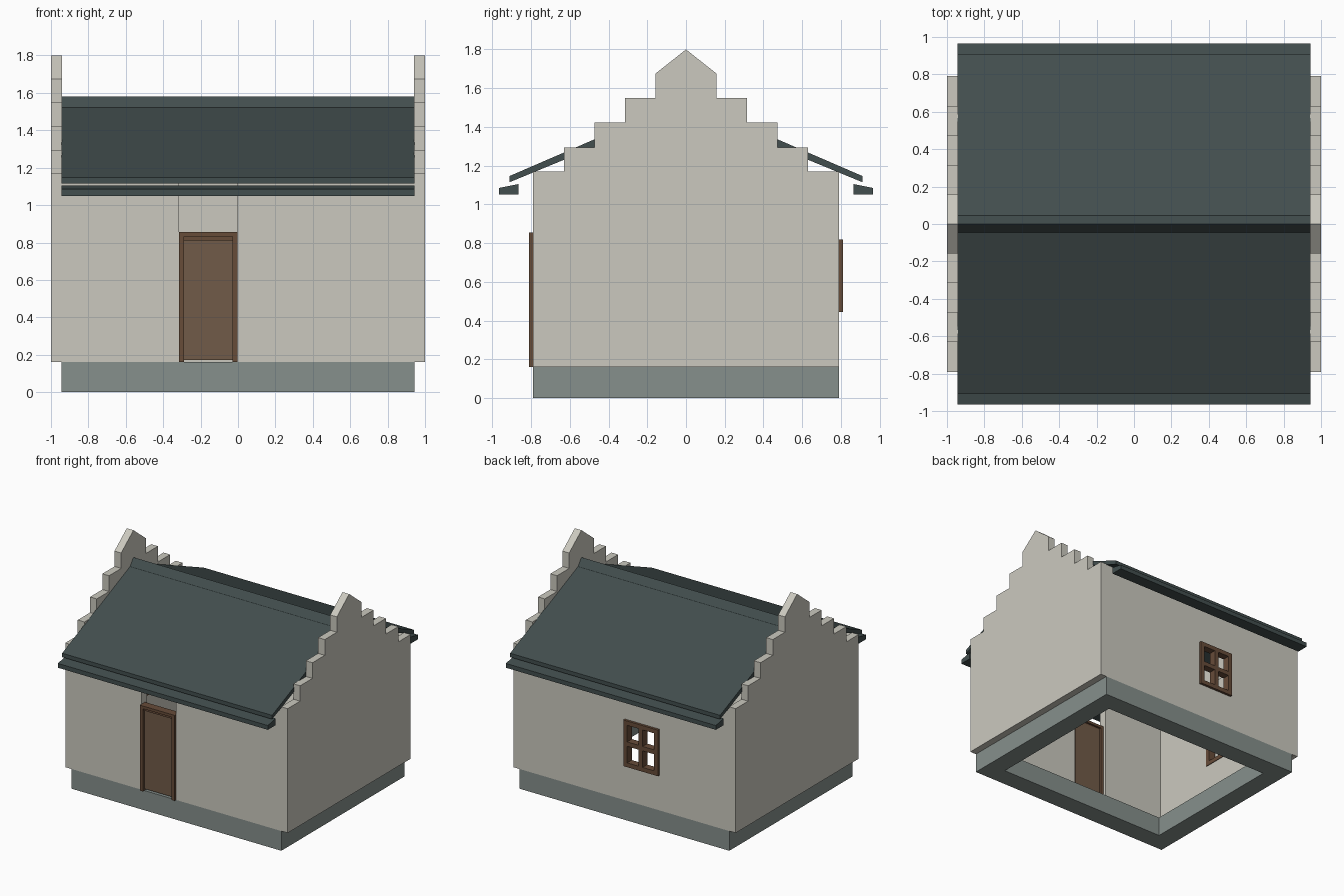
import bpy, bmesh

if "Cube" in bpy.data.objects:
    bpy.data.objects.remove(bpy.data.objects["Cube"])


def material(name, r, g, b):
    lin = [((c / 255 + 0.055) / 1.055) ** 2.4 for c in (r, g, b)]
    m = bpy.data.materials.new(name)
    m.diffuse_color = (*lin, 1)
    m.use_nodes = True
    m.node_tree.nodes["Principled BSDF"].inputs["Base Color"].default_value = m.diffuse_color
    return m


PLASTER = material("pale plaster", 203, 201, 191)
STONE = material("grey stone", 134, 144, 140)
SLATE = material("dark slate", 66, 78, 78)
WOOD = material("brown wood", 113, 91, 72)
FRAME = material("dark wood frame", 103, 76, 57)


def finish(name, bm, mat):
    bmesh.ops.recalc_face_normals(bm, faces=bm.faces)
    mesh = bpy.data.meshes.new(name)
    bm.to_mesh(mesh)
    bm.free()
    mesh.materials.append(mat)
    obj = bpy.data.objects.new(name, mesh)
    bpy.context.collection.objects.link(obj)
    return obj


def boxes(name, mat, spans):
    """One object from boxes given as ((x0, x1), (y0, y1), (z0, z1))."""
    bm = bmesh.new()
    for xs, ys, zs in spans:
        made = bmesh.ops.create_cube(bm, size=1)["verts"]
        for v in made:
            v.co = [s[0] if c < 0 else s[1] for c, s in zip(v.co, (xs, ys, zs))]
    return finish(name, bm, mat)


def prism(name, mat, profile, x0, x1):
    """Extrude a (y, z) profile along x."""
    bm = bmesh.new()
    face = bm.faces.new([bm.verts.new((x0, y, z)) for y, z in profile])
    new = bmesh.ops.extrude_face_region(bm, geom=[face])["geom"]
    verts = [g for g in new if isinstance(g, bmesh.types.BMVert)]
    bmesh.ops.translate(bm, verts=verts, vec=(x1 - x0, 0, 0))
    return finish(name, bm, mat)


HX, HY = 0.943, 0.79        # half size of the main body
BASE, TOP, T = 0.16, 1.165  , 0.07
D0, D1 = -0.315, -0.003     # door and window opening in x
W0, W1 = 0.445, 0.82        # window opening in z

# Stone plinth: an open ring
R = 0.16
boxes("plinth", STONE, [
    ((-HX, HX), (-HY, -HY + R), (0, BASE)),
    ((-HX, HX), (HY - R, HY), (0, BASE)),
    ((-HX, -HX + R), (-HY + R, HY - R), (0, BASE)),
    ((HX - R, HX), (-HY + R, HY - R), (0, BASE))])

# Front wall, split by the full height door opening
boxes("front_wall", PLASTER, [
    ((-HX, D0), (-HY, -HY + T), (BASE, TOP)),
    ((D1, HX), (-HY, -HY + T), (BASE, TOP))])


def opening(a, b, lo, hi):
    """Wall rectangles (u span, z span) around a window opening."""
    return [((-a, lo), (BASE, b)), ((hi, a), (BASE, b)),
            ((lo, hi), (BASE, W0)), ((lo, hi), (W1, b))]


boxes("back_wall", PLASTER,
      [(u, (HY - T, HY), z) for u, z in opening(HX, TOP, D0, D1)])
boxes("left_inner_wall", PLASTER,
      [((-HX, -HX + T), u, z) for u, z in opening(HY - T, TOP, -0.16, 0.16)])
boxes("right_inner_wall", PLASTER, [((HX - T, HX), (-HY + T, HY - T), (BASE, TOP))])

# Crow-stepped gables
steps = [(0.79, 0.16), (0.79, 1.17), (0.63, 1.17), (0.63, 1.295), (0.472, 1.295),
         (0.472, 1.422), (0.314, 1.422), (0.314, 1.55), (0.158, 1.55), (0.158, 1.675)]
gable = steps + [(0, 1.8)] + [(-y, z) for y, z in reversed(steps)]
prism("left_gable", PLASTER, gable, -1, -0.94)
prism("right_gable", PLASTER, gable, 0.94, 1)

# Roof slopes, ridge cap and gutters
half = [(0.91, 1.115), (0.91, 1.147), (0.047, 1.52), (0, 1.535), (0, 1.49)]
gutter = [(0.965, 1.05), (0.865, 1.05), (0.865, 1.105), (0.965, 1.085)]
for side, s in (("front", -1), ("back", 1)):
    prism(side + "_roof", SLATE, [(s * y, z) for y, z in half], -0.944, 0.944)
    prism(side + "_gutter", SLATE, [(s * y, z) for y, z in gutter], -0.944, 0.944)
prism("ridge_cap", SLATE, [(-0.049, 1.515), (0, 1.58), (0.049, 1.515)], -0.94, 0.94)

# Door leaf and its surround
J = 0.026
FY = (-0.81, -HY + 0.045)
boxes("door_leaf", WOOD, [((D0 + J, D1 - J), (-0.785, -0.76), (0.172, 0.822))])
boxes("door_frame", FRAME, [
    ((D0, D0 + J), FY, (BASE, 0.855)),
    ((D1 - J, D1), FY, (BASE, 0.855)),
    ((D0 + J, D1 - J), FY, (0.833, 0.855)),
    ((D0 + J, D1 - J), (-0.795, -0.76), (0.812, 0.833))])


def window_bars(lo, hi):
    """Outer frame and cross bars as (u span, z span)."""
    w, m, mid, zc = 0.035, 0.018, (lo + hi) / 2, (W0 + W1) / 2
    inner = (W0 + w, W1 - w)
    return [((lo, lo + w), (W0, W1)), ((hi - w, hi), (W0, W1)),
            ((lo + w, hi - w), (W0, W0 + w)), ((lo + w, hi - w), (W1 - w, W1)),
            ((mid - m, mid + m), inner),
            ((lo + w, mid - m), (zc - m, zc + m)), ((mid + m, hi - w), (zc - m, zc + m))]


# Four-pane windows: open one at the back, inner one on the left
boxes("back_window", FRAME,
      [(u, (HY - 0.04, 0.81), z) for u, z in window_bars(D0, D1)])
boxes("left_window", FRAME,
      [((-0.93, -HX + T + 0.005), u, z) for u, z in window_bars(-0.16, 0.16)])
